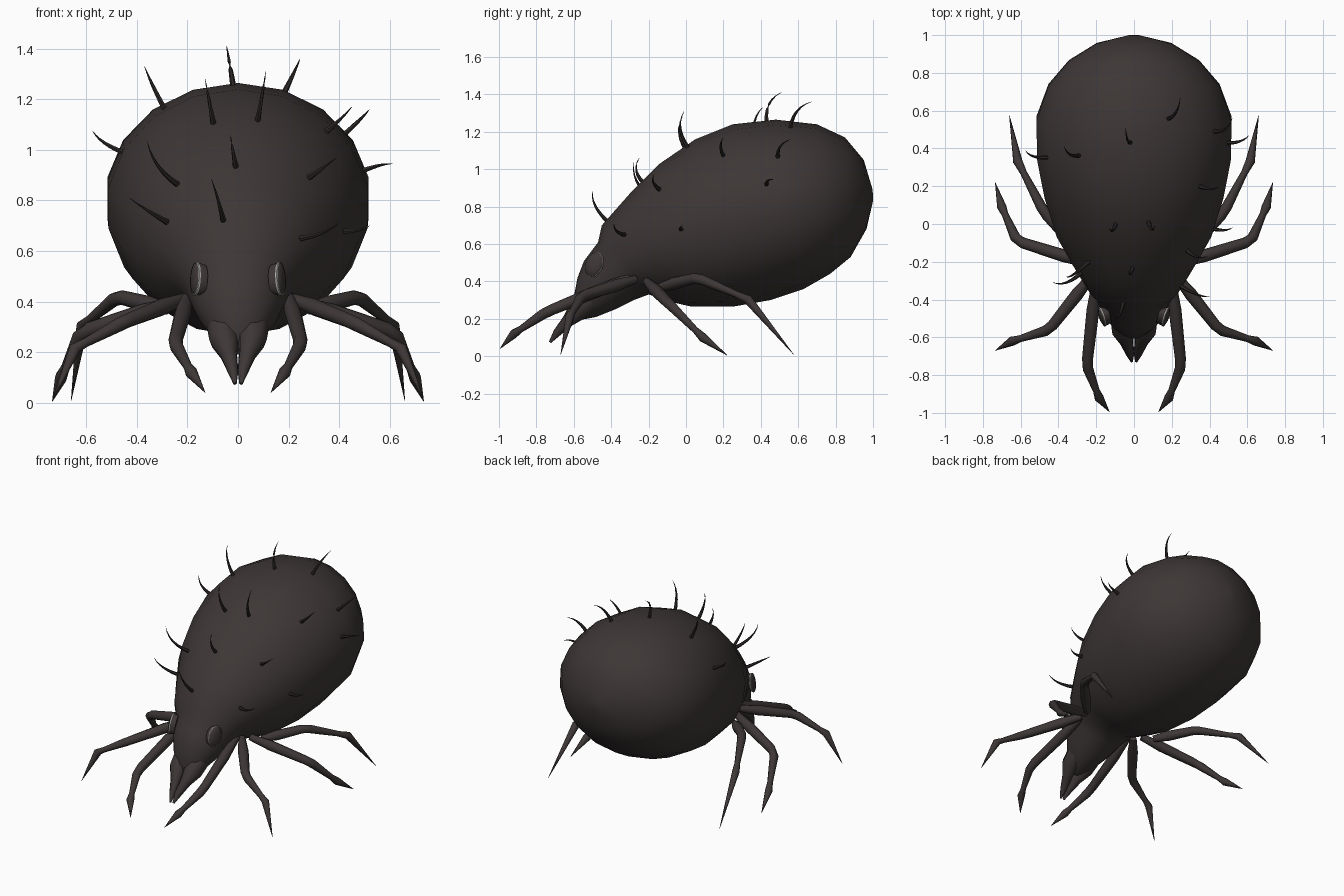
import bpy, bmesh, math
from mathutils import Vector
from mathutils.bvhtree import BVHTree

if "Cube" in bpy.data.objects:
    bpy.data.objects.remove(bpy.data.objects["Cube"])


def material(name, rgb):
    m = bpy.data.materials.new(name)
    m.diffuse_color = (*rgb, 1)
    m.use_nodes = True
    m.node_tree.nodes["Principled BSDF"].inputs["Base Color"].default_value = m.diffuse_color
    return m


SKIN = material("dark brown skin", (0.047, 0.038, 0.037))
BRISTLE = material("bristle brown", (0.026, 0.021, 0.020))
RIM = material("pale grey rim", (0.42, 0.42, 0.40))


def loft(bm, rings):
    """Bridge a list of vertex rings and cap both ends."""
    n = len(rings[0])
    vs = [[bm.verts.new(p) for p in r] for r in rings]
    for a, b in zip(vs, vs[1:]):
        for i in range(n):
            bm.faces.new((a[i], a[(i + 1) % n], b[(i + 1) % n], b[i]))
    bm.faces.new(vs[0][::-1])
    bm.faces.new(vs[-1])


def finish(name, bm, mat, angle=50):
    bmesh.ops.recalc_face_normals(bm, faces=bm.faces)
    me = bpy.data.meshes.new(name)
    bm.to_mesh(me)
    bm.free()
    me.materials.append(mat)
    ob = bpy.data.objects.new(name, me)
    bpy.context.collection.objects.link(ob)
    bpy.ops.object.select_all(action='DESELECT')
    ob.select_set(True)
    bpy.context.view_layer.objects.active = ob
    bpy.ops.object.shade_smooth_by_angle(angle=math.radians(angle))
    return ob


def tube(bm, points, radii, sides=8):
    """Tapered tube through points."""
    pts = [Vector(p) for p in points]
    rings = []
    for i, (p, r) in enumerate(zip(pts, radii)):
        d = (pts[min(i + 1, len(pts) - 1)] - pts[max(i - 1, 0)]).normalized()
        up = Vector((0, 0, 1)) if abs(d.z) < 0.95 else Vector((0, 1, 0))
        u = d.cross(up).normalized()
        v = d.cross(u)
        rings.append([p + r * (u * math.cos(2 * math.pi * k / sides)
                               + v * math.sin(2 * math.pi * k / sides)) for k in range(sides)])
    loft(bm, rings)


# Body: tilted oval sections (top y, top z, bottom y, bottom z, half width)
SECTIONS = [
    (-0.605, 0.29, -0.585, 0.19, 0.05), (-0.58, 0.42, -0.48, 0.21, 0.12),
    (-0.545, 0.51, -0.38, 0.25, 0.17), (-0.47, 0.61, -0.28, 0.30, 0.205),
    (-0.45, 0.70, -0.20, 0.33, 0.25), (-0.30, 0.87, -0.08, 0.29, 0.335),
    (-0.14, 1.03, 0.03, 0.265, 0.415), (0.05, 1.16, 0.25, 0.265, 0.48),
    (0.25, 1.24, 0.45, 0.30, 0.52), (0.48, 1.265, 0.63, 0.36, 0.525),
    (0.70, 1.24, 0.77, 0.44, 0.46), (0.85, 1.17, 0.88, 0.53, 0.35),
    (0.95, 1.05, 0.965, 0.68, 0.20), (0.998, 0.89, 1.0, 0.83, 0.03)]
SIDES = 18
rings = []
for ty, tz, by, bz, w in SECTIONS:
    c = Vector((0, (ty + by) / 2, (tz + bz) / 2))
    h = Vector((0, (ty - by) / 2, (tz - bz) / 2))
    rings.append([c + h * math.cos(2 * math.pi * k / SIDES)
                  + Vector((w * math.sin(2 * math.pi * k / SIDES), 0, 0)) for k in range(SIDES)])
bm = bmesh.new()
loft(bm, rings)
bmesh.ops.recalc_face_normals(bm, faces=bm.faces)
surface = BVHTree.FromBMesh(bm)
finish("body", bm, SKIN, 60)

# Legs: hip, knee, ankle, tip
LEGS = {
    "front_leg": ((0.20, -0.30, 0.42), (0.25, -0.75, 0.235), (0.185, -0.92, 0.12), (0.13, -0.995, 0.04)),
    "second_leg": ((0.22, -0.27, 0.41), (0.45, -0.56, 0.32), (0.645, -0.62, 0.215), (0.735, -0.67, 0.01)),
    "third_leg": ((0.24, -0.21, 0.40), (0.62, -0.09, 0.28), (0.70, 0.09, 0.10), (0.735, 0.22, 0.005)),
    "rear_leg": ((0.28, -0.14, 0.37), (0.475, 0.06, 0.42), (0.615, 0.33, 0.305), (0.66, 0.575, 0.01))}
for name, pts in LEGS.items():
    for side, s in (("right", 1), ("left", -1)):
        hip, knee, ankle, tip = (Vector((p[0] * s, p[1], p[2])) for p in pts)
        path = [hip, hip.lerp(knee, 0.35), hip.lerp(knee, 0.92), knee.lerp(ankle, 0.1),
                knee.lerp(ankle, 0.78), ankle, tip]
        bm = bmesh.new()
        tube(bm, path, (0.022, 0.034, 0.029, 0.028, 0.018, 0.025, 0.001))
        finish(f"{side}_{name}", bm, SKIN)

# Mouthparts: a pair of tapering fangs
for side, s in (("right", 1), ("left", -1)):
    bm = bmesh.new()
    tube(bm, [(0.06 * s, -0.50, 0.31), (0.055 * s, -0.575, 0.25), (0.037 * s, -0.63, 0.19),
              (0.02 * s, -0.69, 0.125), (0.012 * s, -0.727, 0.075)],
         (0.065, 0.06, 0.035, 0.022, 0.007))
    finish(f"{side}_fang", bm, SKIN)

# Eyes: flat ovals with a fine pale rim
for side, s in (("right", 1), ("left", -1)):
    centre = Vector((0.163 * s, -0.49, 0.49))
    out = Vector((0.93 * s, -0.33, 0.12)).normalized()
    v = (Vector((0, 0.35, 0.94)) - out * out.dot(Vector((0, 0.35, 0.94)))).normalized()
    u = out.cross(v)

    def oval(k, scale, depth, n=24):
        a = 2 * math.pi * k / n
        return centre + out * depth + u * 0.049 * scale * math.cos(a) + v * 0.068 * scale * math.sin(a)

    bm = bmesh.new()
    loft(bm, [[oval(k, sc, d) for k in range(24)] for sc, d in
              ((0.9, -0.03), (1, 0.004), (0.9, 0.012), (0.4, 0.02))])
    finish(f"{side}_eye", bm, SKIN)
    bm = bmesh.new()
    rim = [[bm.verts.new(oval(k, sc, d)) for k in range(24)] for sc, d in
           ((1.03, 0.002), (1.03, 0.008), (0.98, 0.010), (0.98, 0.002))]
    for j in range(4):
        a, b = rim[j], rim[(j + 1) % 4]
        for k in range(24):
            bm.faces.new((a[k], a[(k + 1) % 24], b[(k + 1) % 24], b[k]))
    finish(f"{side}_eye_rim", bm, RIM)

# Bristles: root on the body, then tip
BRISTLES = [
    ((-0.02, 0.43, 1.26), (-0.045, 0.51, 1.41)), ((0.19, 0.56, 1.24), (0.245, 0.67, 1.36)),
    ((-0.30, 0.36, 1.18), (-0.37, 0.41, 1.33)), ((-0.10, -0.01, 1.12), (-0.13, -0.02, 1.28)),
    ((0.08, 0.0, 1.13), (0.11, -0.01, 1.31)), ((0.37, 0.19, 1.09), (0.45, 0.20, 1.17)),
    ((0.43, 0.49, 1.07), (0.52, 0.56, 1.16)), ((0.50, 0.43, 0.92), (0.61, 0.47, 0.945)),
    ((-0.48, 0.35, 1.0), (-0.575, 0.39, 1.075)), ((-0.01, -0.24, 0.94), (-0.03, -0.25, 1.06)),
    ((-0.25, -0.21, 0.87), (-0.36, -0.28, 1.035)), ((0.28, -0.14, 0.89), (0.39, -0.17, 0.97)),
    ((-0.06, -0.43, 0.73), (-0.105, -0.50, 0.885)), ((-0.29, -0.27, 0.72), (-0.43, -0.31, 0.81)),
    ((0.25, -0.33, 0.65), (0.40, -0.385, 0.71)), ((0.40, -0.02, 0.68), (0.52, -0.02, 0.70))]
bm = bmesh.new()
for root, tip in BRISTLES:
    root, normal, _, _ = surface.find_nearest(Vector(root))
    tip = Vector(tip)
    mid = root + normal * (tip - root).length * 0.65
    root = root - normal * 0.01
    path = [root.lerp(mid, t / 6).lerp(mid.lerp(tip, t / 6), t / 6) for t in range(7)]
    tube(bm, path, [0.0115 * (1 - t / 6) + 0.0008 for t in range(7)], 6)
finish("bristles", bm, BRISTLE)
